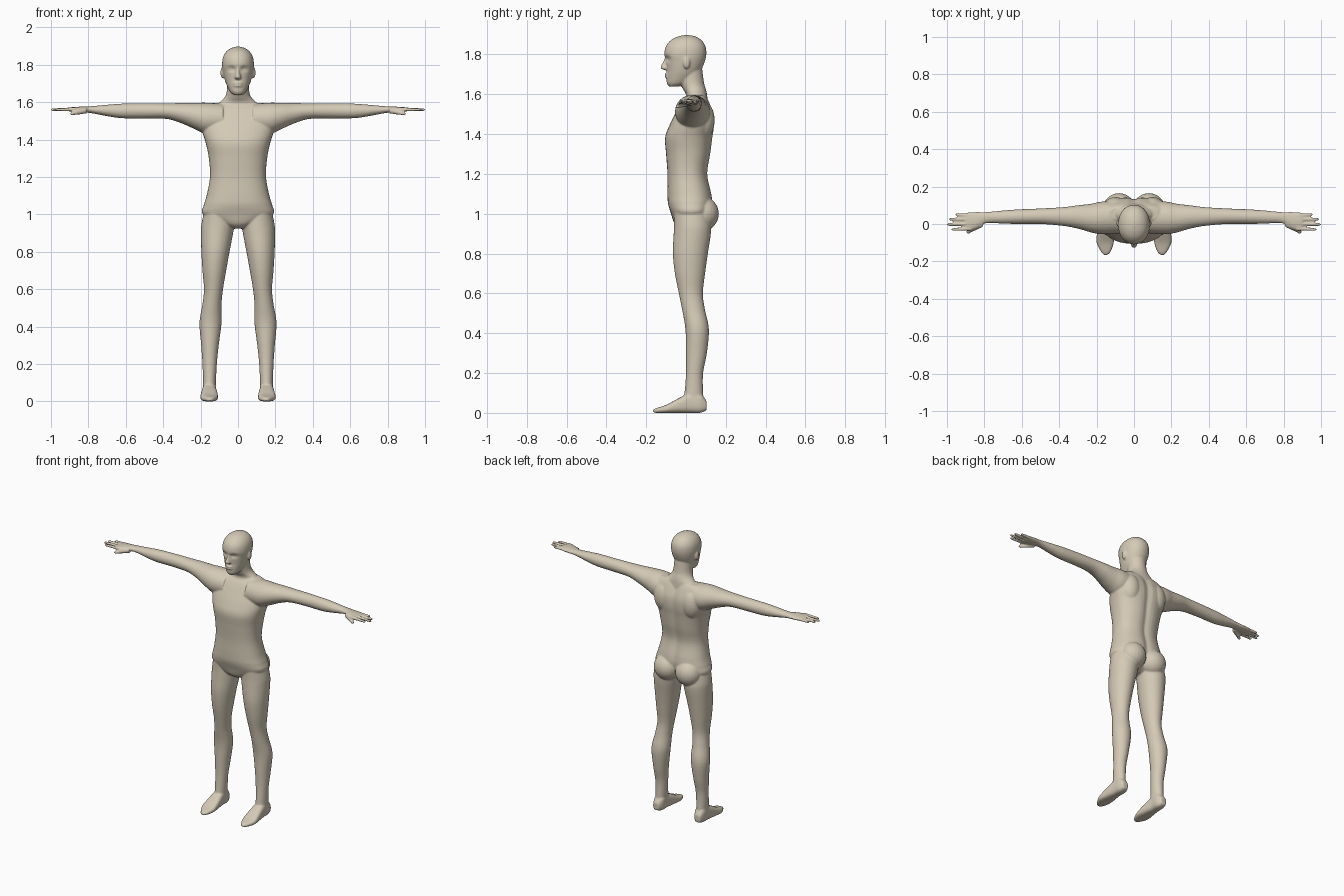
import bpy
import bmesh
import math
from mathutils import Vector, Matrix

cube = bpy.data.objects.get("Cube")
if cube:
    bpy.data.objects.remove(cube)

skin = bpy.data.materials.new("warm_beige")
skin.use_nodes = True
COLOUR = (0.66, 0.59, 0.47, 1)
skin.diffuse_color = COLOUR
skin.node_tree.nodes["Principled BSDF"].inputs["Base Color"].default_value = COLOUR

bm = bmesh.new()


def spline(rows, steps):
    """Smoothly interpolate the section rows along the limb."""
    rows = [Vector(r) for r in rows]
    out = []
    for i in range(len(rows) - 1):
        p, q = rows[i], rows[i + 1]
        before, after = rows[max(i - 1, 0)], rows[min(i + 2, len(rows) - 1)]
        for k in range(steps):
            t = k / steps
            m, n = (q - before) / 2, (after - p) / 2
            out.append(p + m * t + (3 * (q - p) - 2 * m - n) * t**2
                       + (2 * (p - q) + m + n) * t**3)
    return out + [rows[-1]]


def loft(axis, rows, power=0.85, sides=32, steps=5):
    """Skin rounded sections; a row is position, then low and high of the other two axes."""
    others = [i for i in range(3) if i != axis]
    rings = []
    for t, a0, a1, b0, b1 in spline(rows, steps):
        ring = []
        for k in range(sides):
            ang = math.tau * k / sides
            c, s = math.cos(ang), math.sin(ang)
            co = Vector((0, 0, 0))
            co[axis] = t
            co[others[0]] = (a0 + a1) / 2 + (a1 - a0) / 2 * math.copysign(abs(c)**power, c)
            co[others[1]] = (b0 + b1) / 2 + (b1 - b0) / 2 * math.copysign(abs(s)**power, s)
            ring.append(bm.verts.new(co))
        rings.append(ring)
    for lo, hi in zip(rings, rings[1:]):
        for k in range(sides):
            n = (k + 1) % sides
            bm.faces.new((lo[k], lo[n], hi[n], hi[k]))
    bm.faces.new(rings[0][::-1])
    bm.faces.new(rings[-1])
    return [v for ring in rings for v in ring]


def upright(rows, **options):
    """Symmetric loft: height, half width, front, back."""
    return loft(2, [(z, -w, w, f, b) for z, w, f, b in rows], **options)


def ball(centre, radii):
    bmesh.ops.create_uvsphere(bm, u_segments=24, v_segments=16, radius=1,
                              matrix=Matrix.LocRotScale(Vector(centre), None, Vector(radii)))


def finger(root, tip, r0, r1):
    """Tapered digit with a round tip."""
    root, tip = Vector(root), Vector(tip)
    rows = []
    for t in (0, 0.5, 1):
        p, r = root.lerp(tip, t), r0 + (r1 - r0) * t
        rows.append((p.x, p.y - r, p.y + r, p.z - r, p.z + r))
    loft(0, rows, power=1, sides=16)
    ball(tip, (r1 * 1.6, r1, r1))


# Leg
loft(2, [
    (1.02, .04, .18, -.06, .11), (.95, .02, .195, -.06, .125), (.9, .026, .198, -.062, .125),
    (.8, .045, .196, -.066, .11), (.7, .063, .19, -.056, .096), (.6, .08, .182, -.036, .085),
    (.52, .088, .19, -.02, .095), (.42, .088, .206, -.003, .115), (.3, .103, .197, 0, .105),
    (.2, .113, .19, 0, .086), (.1, .118, .187, -.008, .086), (.05, .12, .187, -.02, .09)], power=1)

# Foot
loft(1, [
    (-.165, .142, .162, .004, .016), (-.15, .126, .175, 0, .024), (-.1, .108, .2, 0, .04),
    (-.04, .11, .197, 0, .072), (.02, .117, .19, 0, .1), (.07, .118, .187, 0, .1),
    (.103, .135, .175, .012, .06)], power=.7)

# Buttock and shoulder blade
ball((.08, .085, 1.0), (.085, .08, .085))
ball((.1, .08, 1.47), (.07, .064, .1))

# Arm and palm
loft(0, [
    (.08, -.05, .12, 1.43, 1.59), (.17, -.055, .12, 1.43, 1.597), (.23, -.045, .108, 1.455, 1.596),
    (.3, -.025, .1, 1.486, 1.595), (.38, -.01, .09, 1.51, 1.594), (.5, 0, .083, 1.513, 1.594),
    (.62, 0, .078, 1.514, 1.592), (.7, .002, .072, 1.525, 1.586), (.79, .004, .064, 1.542, 1.578),
    (.84, -.025, .065, 1.544, 1.576), (.88, -.035, .063, 1.547, 1.574),
    (.9, -.03, .058, 1.55, 1.572)], power=1)

# Fingers and thumb
for start, end, length in ((-.025, -.029, .965), (0, -.002, .988), (.024, .026, .978), (.046, .05, .945)):
    finger((.87, start, 1.561), (length, end, 1.56), .011, .008)
finger((.81, 0, 1.556), (.885, -.042, 1.538), .017, .009)

# Ear
ball((.083, .003, 1.758), (.011, .017, .03))

# Mirror the paired parts
copy = bmesh.ops.duplicate(bm, geom=bm.verts[:] + bm.edges[:] + bm.faces[:])["geom"]
for v in copy:
    if isinstance(v, bmesh.types.BMVert):
        v.co.x *= -1

# Torso, with a groove along the spine
torso = upright([
    (.925, .03, -.03, .06), (.95, .1, -.058, .1), (1.0, .188, -.075, .125), (1.05, .183, -.09, .135),
    (1.1, .168, -.093, .13), (1.2, .15, -.093, .11), (1.3, .156, -.1, .125), (1.38, .172, -.105, .135),
    (1.44, .19, -.085, .143), (1.5, .2, -.055, .14), (1.56, .19, -.02, .118),
    (1.595, .13, .012, .1)], sides=48)
for v in torso:
    if v.co.y > .04:
        v.co.y -= .012 * math.exp(-(v.co.x / .025)**2)

# Neck
upright([(1.56, .13, -.01, .11), (1.597, .1, 0, .106), (1.625, .072, -.015, .1),
         (1.66, .06, -.03, .09), (1.74, .058, -.04, .08)], power=1)

# Head, with hollows for the eyes
head = upright([
    (1.638, .022, -.084, -.04), (1.655, .042, -.096, .01), (1.69, .06, -.098, .055),
    (1.72, .071, -.097, .075), (1.76, .08, -.101, .093), (1.8, .085, -.109, .102),
    (1.84, .08, -.101, .098), (1.87, .063, -.078, .079), (1.888, .038, -.046, .052),
    (1.897, .01, -.01, .018)], power=.95, sides=64, steps=8)
for v in head:
    if v.co.y < 0:
        d = ((abs(v.co.x) - .034) / .02)**2 + ((v.co.z - 1.778) / .013)**2
        v.co.y += .014 * math.exp(-d)

# Nose and lips
upright([(1.722, .01, -.11, -.08), (1.73, .018, -.127, -.08), (1.742, .014, -.127, -.08),
         (1.765, .009, -.114, -.08), (1.79, .008, -.104, -.08)], power=1)
for z in (1.688, 1.701):
    ball((0, -.092, z), (.026, .015, .007))

# Eyeballs
for side in (-1, 1):
    ball((side * .034, -.074, 1.778), (.015, .014, .009))

# Fuse everything into one smooth skin
bmesh.ops.recalc_face_normals(bm, faces=bm.faces[:])
mesh = bpy.data.meshes.new("body")
bm.to_mesh(mesh)
bm.free()
mesh.materials.append(skin)
body = bpy.data.objects.new("body", mesh)
bpy.context.collection.objects.link(body)
fuse = body.modifiers.new("fuse", "REMESH")
fuse.mode = "VOXEL"
fuse.voxel_size = .005
fuse.use_smooth_shade = True
soften = body.modifiers.new("soften", "SMOOTH")
soften.factor = .5
soften.iterations = 5
